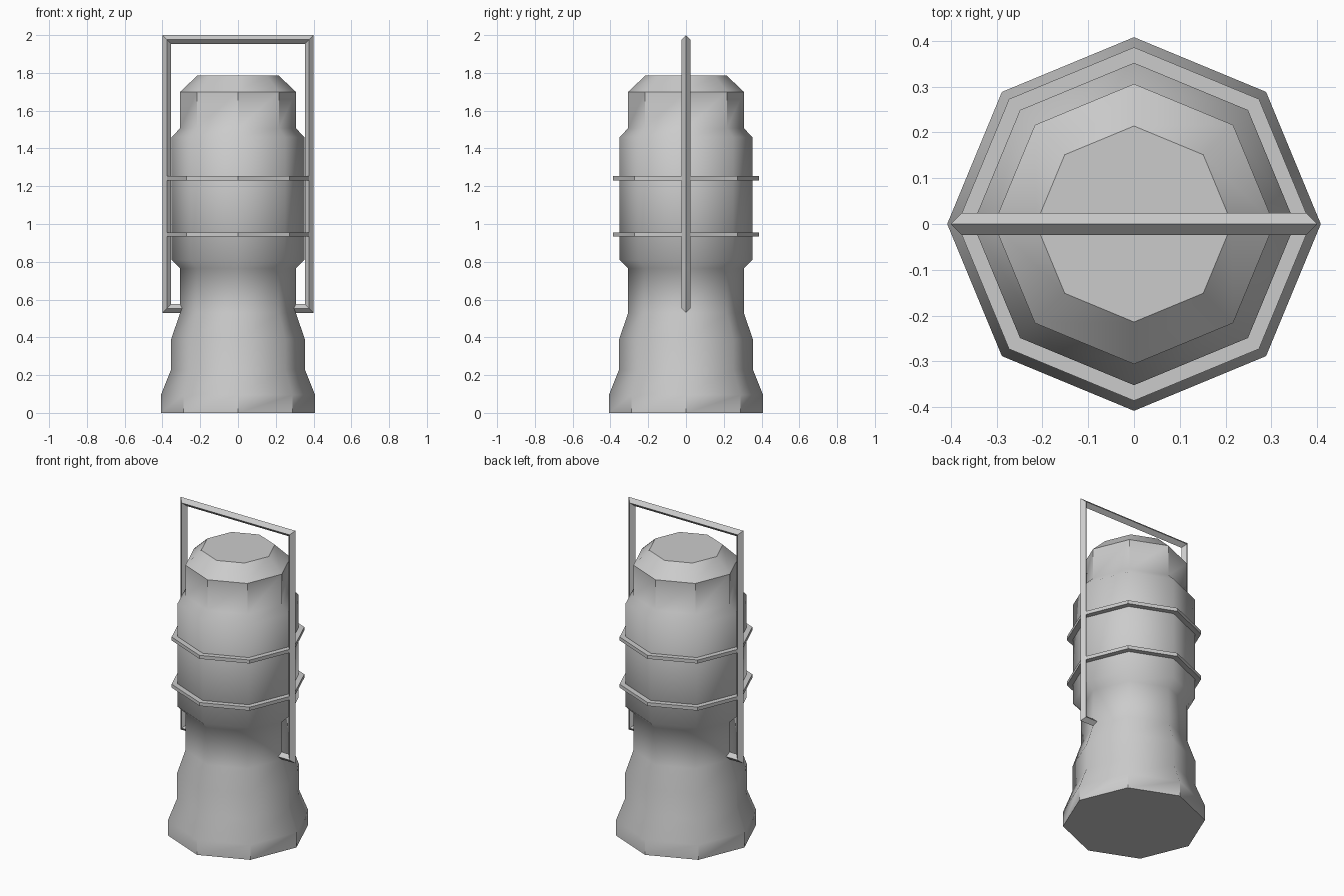
import bpy, bmesh, math

if "Cube" in bpy.data.objects:
    bpy.data.objects.remove(bpy.data.objects["Cube"])


def finish(name, bm, smooth=False):
    bmesh.ops.recalc_face_normals(bm, faces=bm.faces)
    mesh = bpy.data.meshes.new(name)
    bm.to_mesh(mesh)
    bm.free()
    obj = bpy.data.objects.new(name, mesh)
    bpy.context.collection.objects.link(obj)
    if smooth:
        bpy.ops.object.select_all(action='DESELECT')
        obj.select_set(True)
        bpy.context.view_layer.objects.active = obj
        bpy.ops.object.shade_smooth_by_angle(angle=math.radians(44))
    return obj


def bridge(bm, loops, closed):
    """Skin a list of equal vertex loops; cap the ends unless closed."""
    n = len(loops[0])
    pairs = list(zip(loops, loops[1:]))
    if closed:
        pairs.append((loops[-1], loops[0]))
    else:
        bm.faces.new(loops[0])
        bm.faces.new(loops[-1])
    for a, b in pairs:
        for i in range(n):
            j = (i + 1) % n
            bm.faces.new((a[i], a[j], b[j], b[i]))


def octagon_lathe(name, profile, closed=False, smooth=False):
    bm = bmesh.new()
    loops = [[bm.verts.new((r * math.cos(k * math.pi / 4),
                            r * math.sin(k * math.pi / 4), z))
              for k in range(8)] for r, z in profile]
    bridge(bm, loops, closed)
    return finish(name, bm, smooth)


# Eight-sided body: flared foot, waist, wide barrel, chamfered cap
octagon_lathe("body", [
    (0.408, 0.0), (0.408, 0.095), (0.354, 0.23), (0.354, 0.39),
    (0.306, 0.53), (0.306, 0.765), (0.352, 0.81), (0.352, 1.46),
    (0.306, 1.507), (0.306, 1.70), (0.214, 1.787)], smooth=True)

# Two thin bands around the barrel
for label, z in (("lower_band", 0.944), ("upper_band", 1.242)):
    octagon_lathe(label, [(0.335, z - 0.011), (0.386, z - 0.011),
                          (0.386, z + 0.011), (0.335, z + 0.011)], closed=True)

# Carrying handle: diamond bar on a mitred path of (x, z, outward x, outward z)
R = 0.0235
half = [(0.27, 0.553, 0, -1), (0.377, 0.553, 1, -1), (0.377, 1.9765, 1, 1)]
path = half + [(-x, z, -ox, oz) for x, z, ox, oz in reversed(half)]
bm = bmesh.new()
sections = []
for x, z, ox, oz in path:
    sections.append([bm.verts.new(p) for p in (
        (x + ox * R, 0, z + oz * R), (x, R, z),
        (x - ox * R, 0, z - oz * R), (x, -R, z))])
bridge(bm, sections, False)
finish("handle", bm)
